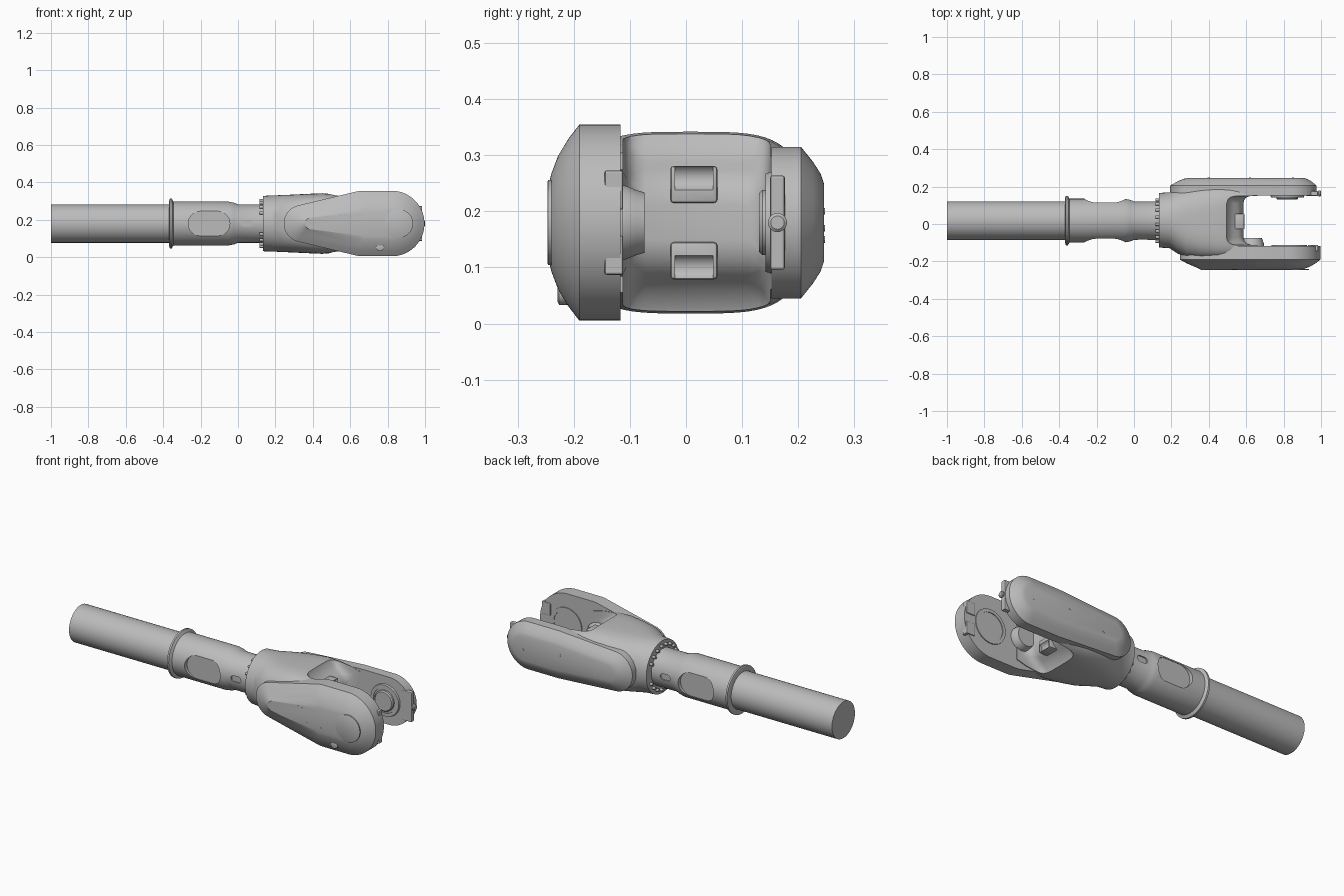
import bpy, bmesh
from math import sin, cos, pi, copysign, radians
from mathutils import Vector

if "Cube" in bpy.data.objects:
    bpy.data.objects.remove(bpy.data.objects["Cube"])

grey = bpy.data.materials.new("plain grey")
grey.use_nodes = True
GREY = (0.5, 0.5, 0.5, 1)
grey.diffuse_color = GREY
grey.node_tree.nodes["Principled BSDF"].inputs["Base Color"].default_value = GREY

AXIS_Y, AXIS_Z = 0.018, 0.18      # centre line of the tube


def loft(name, rings):
    """Skin equal rings of points and cap both ends."""
    bm = bmesh.new()
    rows = [[bm.verts.new(p) for p in ring] for ring in rings]
    n = len(rows[0])
    for a, b in zip(rows, rows[1:]):
        for i in range(n):
            bm.faces.new((a[i], a[(i + 1) % n], b[(i + 1) % n], b[i]))
    bm.faces.new(rows[0])
    bm.faces.new(rows[-1])
    bmesh.ops.recalc_face_normals(bm, faces=bm.faces)
    mesh = bpy.data.meshes.new(name)
    bm.to_mesh(mesh)
    bm.free()
    mesh.materials.append(grey)
    obj = bpy.data.objects.new(name, mesh)
    bpy.context.collection.objects.link(obj)
    return obj


def activate(obj):
    bpy.ops.object.select_all(action='DESELECT')
    obj.select_set(True)
    bpy.context.view_layer.objects.active = obj


def smooth(obj, angle=28):
    activate(obj)
    bpy.ops.object.shade_smooth_by_angle(angle=radians(angle))
    return obj


def bevel(obj, width, segments=2):
    activate(obj)
    mod = obj.modifiers.new("round", 'BEVEL')
    mod.width, mod.segments = width, segments
    bpy.ops.object.modifier_apply(modifier=mod.name)
    return obj


def cut(obj, cutter):
    activate(obj)
    mod = obj.modifiers.new("cut", 'BOOLEAN')
    mod.operation, mod.object, mod.solver = 'DIFFERENCE', cutter, 'EXACT'
    bpy.ops.object.modifier_apply(modifier=mod.name)
    bpy.data.objects.remove(cutter)


def oval_x(x, ry, rz, y=AXIS_Y, z=AXIS_Z, power=2, n=64):
    """Superellipse ring across the x axis."""
    pts = []
    for i in range(n):
        c, s = cos(2 * pi * i / n), sin(2 * pi * i / n)
        pts.append((x, y + ry * copysign(abs(c) ** (2 / power), c),
                    z + rz * copysign(abs(s) ** (2 / power), s)))
    return pts


def turned(name, profile, y=AXIS_Y, z=AXIS_Z, n=64):
    return smooth(loft(name, [oval_x(x, r, r, y, z, n=n) for x, r in profile]))


def hull_y(y, circles, n=72):
    """Outline round several (x, z, radius) circles at depth y."""
    pts = []
    for i in range(n):
        c, s = cos(2 * pi * (i + .5) / n), sin(2 * pi * (i + .5) / n)
        x, z, r = max(circles, key=lambda k: k[0] * c + k[1] * s + k[2])
        pts.append((x + r * c, y, z + r * s))
    return pts


def disc(name, x, z, levels, n=40):
    """Round part along y from (y, radius) levels."""
    return smooth(loft(name, [hull_y(y, [(x, z, r)], n) for y, r in levels]))


def box(name, x, y, z, soft=0.0):
    ring = lambda h: [(x[0], y[0], h), (x[1], y[0], h), (x[1], y[1], h), (x[0], y[1], h)]
    obj = loft(name, [ring(z[0]), ring(z[1])])
    return bevel(obj, soft) if soft else obj


# Long tube and its collar
turned("tube", [(-1, .103), (-.36, .103)])
turned("collar", [(-.368, .122), (-.364, .133), (-.354, .133), (-.345, .117)])

# Sleeve with flat oval pockets on both sides
sleeve = turned("sleeve", [(-.36, .117), (-.05, .117), (-.02, .111), (.0, .103), (.14, .103)])
for side in (-1, 1):
    depth = lambda d: AXIS_Y + side * d
    ends = [(-.2, AXIS_Z, .066), (-.11, AXIS_Z, .066)]
    cut(sleeve, loft("pocket", [hull_y(depth(.094), ends), hull_y(depth(.2), ends)]))
    ends = [(.032, AXIS_Z, .017), (.06, AXIS_Z, .017)]
    cut(sleeve, loft("port", [hull_y(depth(.095), ends), hull_y(depth(.2), ends)]))
smooth(sleeve)

# Bolts round the neck, above and below
for i in range(20):
    a = 2 * pi * (i + .5) / 20
    if abs(sin(a)) > .4:
        turned("neck_bolt", [(.115, .008), (.14, .008)],
               AXIS_Y + .124 * cos(a), AXIS_Z + .124 * sin(a), n=12)

# Fork body: round neck swelling into a boxy yoke
sections = [  # x, centre y, half width, half height, squareness
    (.133, .02, .146, .148, 2), (.19, .02, .149, .150, 2.1),
    (.23, .016, .172, .152, 2.3), (.28, .010, .190, .154, 2.7),
    (.36, .008, .198, .158, 3.2), (.45, .008, .198, .162, 3.8),
    (.52, .008, .198, .156, 4), (.60, .008, .196, .146, 4), (.66, .008, .194, .130, 4)]
body = loft("fork_body", [oval_x(x, w, h, y, AXIS_Z, p) for x, y, w, h, p in sections])
side = [(.47, .42), (.50, .31), (.585, .25), (.585, .11), (.50, .05), (.47, -.06), (1.1, -.06), (1.1, .42)]
slot = loft("slot", [[(x, y, z) for x, z in side] for y in (-.112, .15)])
cut(body, bevel(slot, .04, 4))
smooth(body)

# Stop blocks on the inner wall of the fork
for s in (-1, 1):
    z = AXIS_Z + s * .068
    block = box("stop_block", (.53, .592), (-.028, .056), (z - .033, z + .033), .006)
    cut(block, disc("scoop", .602, z + s * .012, [(-.02, .024), (.048, .024)]))
    smooth(block)


def cover(name, circles, levels):
    """Arm shell: rounded outline drawn in towards the outer face."""
    rings = []
    for y, inset in levels:
        ring = [(x + (inset * .4 if k == 0 else 0), AXIS_Z, max(r - inset, .03))
                for k, (x, r) in enumerate(circles)]
        rings.append(hull_y(y, ring))
    return smooth(loft(name, rings), 24)


front = cover("front_arm", [(.345, .1), (.67, .175), (.822, .175)],
              [(-.117, 0), (-.19, 0), (-.21, .026), (-.228, .056), (-.24, .088), (-.245, .108)])
rear = cover("rear_arm", [(.305, .112), (.66, .135), (.842, .135)],
             [(.152, 0), (.205, 0), (.226, .026), (.24, .048), (.246, .066)])

# Round cap and seams on the front arm
disc("front_cap", .86, AXIS_Z, [(-.24, .076), (-.2455, .076), (-.247, .073)])
disc("front_screw", .76, .055, [(-.19, .022), (-.226, .022), (-.229, .016)], 20)
for x, z in ((.69, .135), (.545, .225), (.57, .22), (.6, .14)):
    disc("front_pin", x, z, [(-.235, .006), (-.2465, .006)], 10)
for x, z in ((.4, .15), (.62, .2), (.85, .17)):
    disc("rear_pin", x, z, [(.235, .006), (.2475, .006)], 10)

# Bearings on the inner faces of the arms
disc("front_hub", .63, AXIS_Z, [(-.12, .066), (-.108, .066), (-.088, .058), (-.074, .054)])
disc("front_bearing", .83, AXIS_Z, [(-.12, .096), (-.112, .096), (-.112, .078), (-.116, .078)])
disc("rear_bearing_ring", .82, AXIS_Z, [(.156, .092), (.142, .088), (.142, .07), (.146, .07)])
disc("rear_bearing", .82, AXIS_Z, [(.156, .058), (.136, .058), (.13, .052)])

# Latch tabs at the arm tips
for s in (-1, 1):
    z = AXIS_Z + s * .058
    box("front_tab", (.93, .985), (-.145, -.112), (z - .035, z + .035), .004)
box("rear_tab", (.92, .982), (.15, .176), (.096, .264), .004)
turned("rear_plunger", [(.95, .010), (.984, .010), (.988, .017), (.996, .017), (1, .012)],
       .163, AXIS_Z, n=20)
